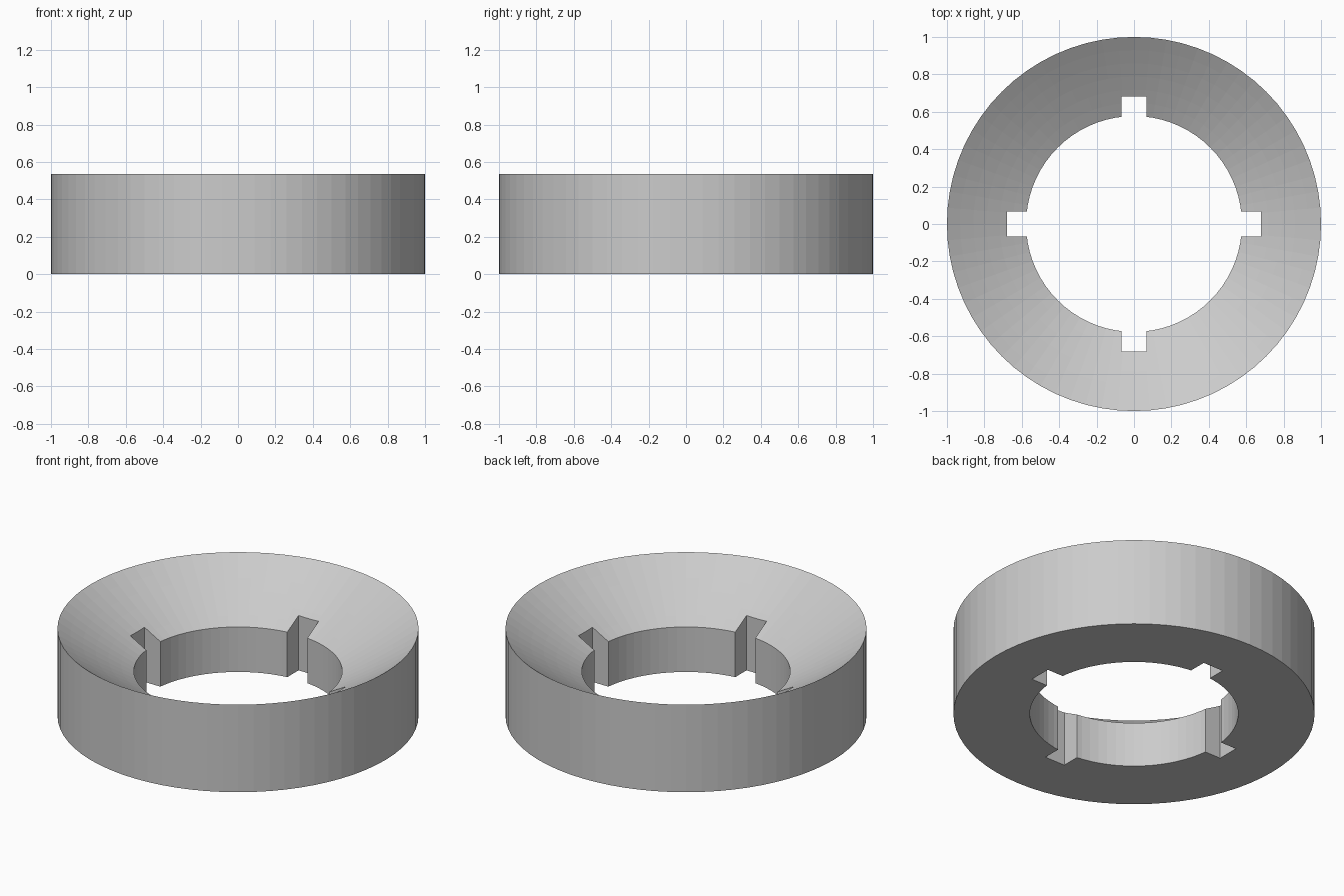
import bpy, bmesh, math

if "Cube" in bpy.data.objects:
    bpy.data.objects.remove(bpy.data.objects["Cube"])

SIDES = 72
# Ring cross-section (radius, height): flat base, straight wall, dished top, bore
R_OUT, R_IN, H, H_IN = 1.0, 0.577, 0.535, 0.275
SAG = 0.008          # slight hollow of the dished top
STEPS = 6
profile = [(R_IN, 0), (R_OUT, 0)]
for i in range(STEPS + 1):
    t = i / STEPS
    profile.append((R_OUT + (R_IN - R_OUT) * t,
                    H + (H_IN - H) * t - 4 * SAG * t * (1 - t)))

# Revolve the profile into a closed ring
bm = bmesh.new()
rings = []
for k in range(SIDES):
    a = 2 * math.pi * k / SIDES
    rings.append([bm.verts.new((r * math.cos(a), r * math.sin(a), z)) for r, z in profile])
n = len(profile)
for k in range(SIDES):
    p, q = rings[k], rings[(k + 1) % SIDES]
    for i in range(n):
        j = (i + 1) % n
        bm.faces.new((p[i], q[i], q[j], p[j]))
bmesh.ops.recalc_face_normals(bm, faces=bm.faces)
mesh = bpy.data.meshes.new("slotted_ring")
bm.to_mesh(mesh)
bm.free()
ring = bpy.data.objects.new("slotted_ring", mesh)
bpy.context.collection.objects.link(ring)


def cut_slot(name, sx, sy):
    """Cut a pair of opposite key slots with one long bar."""
    bpy.ops.mesh.primitive_cube_add(size=1, location=(0, 0, 0.25))
    bar = bpy.context.object
    bar.name = name
    bar.scale = (sx, sy, 1.5)
    bpy.context.view_layer.update()
    mod = ring.modifiers.new(name, 'BOOLEAN')
    mod.operation = 'DIFFERENCE'
    mod.solver = 'EXACT'
    mod.object = bar
    bpy.context.view_layer.objects.active = ring
    bpy.ops.object.modifier_apply(modifier=name)
    bpy.data.objects.remove(bar)


# Four key slots around the bore
cut_slot("slot_cutter_x", 1.36, 0.136)
cut_slot("slot_cutter_y", 0.136, 1.364)
